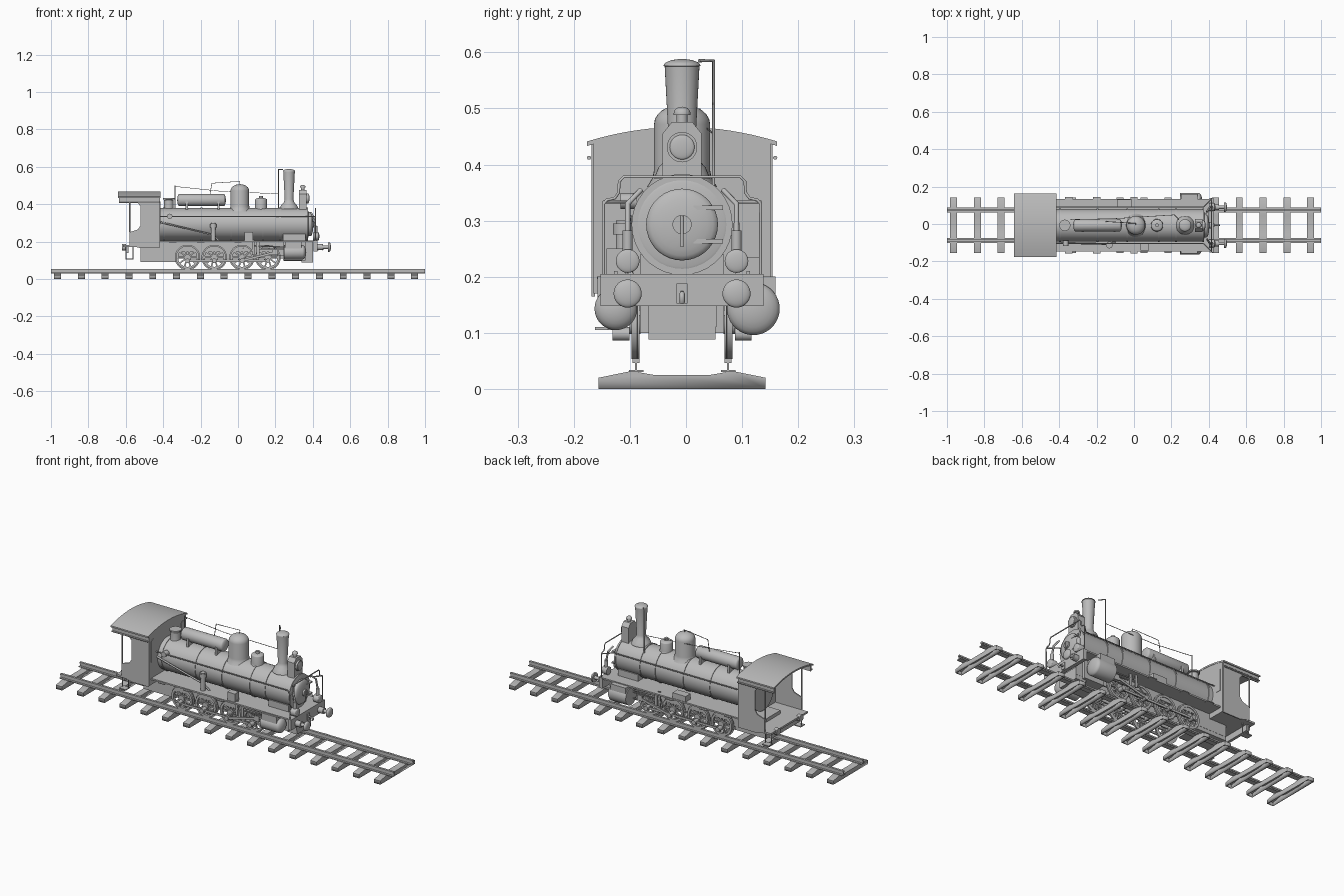
import bpy, bmesh
from math import pi, sin, cos
from mathutils import Matrix, Vector

if "Cube" in bpy.data.objects:
    bpy.data.objects.remove(bpy.data.objects["Cube"])

mat = bpy.data.materials.new("plain grey")
mat.use_nodes = True
grey = (.5, .5, .5, 1)
mat.diffuse_color = grey
mat.node_tree.nodes["Principled BSDF"].inputs["Base Color"].default_value = grey

# Shared levels and spacings
middle = -.007
gauge, axle_z = .082, .115
board, beam_z, boiler_z = .2, .17, .293
boiler_r, boiler_top = .087, .37
cab_front, cab_rear, cab_half = -.42, -.635, .158
buffer_y = .097
thin = .006
sides = (-1, 1)
turn = {"z": Matrix(), "x": Matrix.Rotation(pi / 2, 4, "Y"), "y": Matrix.Rotation(-pi / 2, 4, "X")}
parts = []


def place(name, data):
    obj = bpy.data.objects.new(name, data)
    bpy.context.collection.objects.link(obj)
    data.materials.append(mat)
    obj.location.y = middle
    return obj


def finish(name, bm):
    bmesh.ops.recalc_face_normals(bm, faces=bm.faces)
    mesh = bpy.data.meshes.new(name)
    bm.to_mesh(mesh)
    bm.free()
    parts.append(place(name, mesh))
    return parts[-1]


def box(name, x, y, z):
    """Box between limits; a single y value is a half width."""
    if not isinstance(y, tuple):
        y = (-y, y)
    bm = bmesh.new()
    bmesh.ops.create_cube(bm, size=1)
    for v in bm.verts:
        v.co = [(a + b) / 2 + c * (b - a) for (a, b), c in zip((x, y, z), v.co)]
    return finish(name, bm)


def lathe(name, profile, at, axis="z", closed=False):
    """Spin (radius, height) points round an axis through a point."""
    bm = bmesh.new()
    verts = [bm.verts.new((r, 0, h)) for r, h in profile]
    ends = verts[1:] + verts[:1] if closed else verts[1:]
    edges = [bm.edges.new(pair) for pair in zip(verts, ends)]
    bmesh.ops.spin(bm, geom=verts + edges, axis=(0, 0, 1), cent=(0, 0, 0), angle=2 * pi, steps=36)
    bmesh.ops.remove_doubles(bm, verts=bm.verts, dist=.0001)
    bm.transform(Matrix.Translation(at) @ turn[axis])
    return finish(name, bm)


def cap(r, height, depth):
    """Quarter ellipse closing a round part at the given height."""
    steps = [pi / 2 * i / 6 for i in range(7)]
    return [(r * cos(a), height - depth + depth * sin(a)) for a in steps[:-1]] + [(0, height)]


def rod(name, r, length, at, axis="z", bulge=0):
    """Cylinder with a flat start and a flat or rounded far end."""
    end = cap(r, length, bulge) if bulge else [(r, length), (0, length)]
    return lathe(name, [(0, 0), (r, 0)] + end, at, axis)


def dome(name, r, x, height, bulge):
    """Round fitting with a flared foot on the boiler top."""
    lathe(name, [(r * 1.25, 0), (r * 1.05, r / 3), (r, r * .6)] + cap(r, height, bulge), (x, 0, boiler_top - r / 5))


def prism(name, outline, axis, at, thick=thin):
    """Extrude (y, z) points along x, or (x, z) points along y, centred on a plane."""
    low = at - thick / 2
    spot = (lambda u, z: (low, u, z)) if axis == "x" else (lambda u, z: (u, low, z))
    bm = bmesh.new()
    face = bm.faces.new([bm.verts.new(spot(*p)) for p in outline])
    new = bmesh.ops.extrude_face_region(bm, geom=[face])["geom"]
    shift = Vector((thick, 0, 0) if axis == "x" else (0, thick, 0))
    bmesh.ops.translate(bm, vec=shift, verts=[v for v in new if isinstance(v, bmesh.types.BMVert)])
    return finish(name, bm)


def bar(name, start, end, y, width):
    """Flat motion rod between two (x, z) points."""
    up = Vector((0, width / 2))
    a, b = Vector(start), Vector(end)
    prism(name, [a - up, b - up, b + up, a + up], "y", y)


def pipe(name, points, r=.003):
    curve = bpy.data.curves.new(name, "CURVE")
    curve.dimensions = "3D"
    curve.bevel_depth, curve.bevel_resolution, curve.use_fill_caps = r, 1, True
    line = curve.splines.new("POLY")
    line.points.add(len(points) - 1)
    for p, co in zip(line.points, points):
        p.co = (*co, 1)
    place(name, curve)


def copy_to(obj, location, spin=0):
    twin = obj.copy()
    bpy.context.collection.objects.link(twin)
    twin.location = location
    twin.rotation_euler.z = spin


def select(objs):
    bpy.ops.object.select_all(action="DESELECT")
    for o in objs:
        o.select_set(True)
    bpy.context.view_layer.objects.active = objs[0]


def mirrored(points):
    return points + [(-y, z) for y, z in reversed(points)]


# Track: hollow sleepers and two rails
sleeper = prism("sleeper", mirrored([(-.149, 0), (-.149, .02), (-.09, .032), (-.05, .025)]), "x", 0, .037)
bm = bmesh.new()
bm.from_mesh(sleeper.data)
bmesh.ops.delete(bm, geom=[f for f in bm.faces if f.normal.z < -.9], context="FACES_ONLY")
bm.to_mesh(sleeper.data)
bm.free()
sleeper.modifiers.new("thickness", "SOLIDIFY").thickness = .004
first, pitch = -.965, .1273
sleeper.location.x = first
for i in range(1, 16):
    copy_to(sleeper, (first + i * pitch, middle, 0))
for s in sides:
    for name, width, z in (("rail_foot", .013, (.03, .034)), ("rail_web", .002, (.034, .046)), ("rail_head", thin, (.046, .054))):
        box(name, (-1, 1), (s * gauge - width, s * gauge + width), z)

# Spoked wheel, built once and copied to both sides
axles = (-.27, -.127, .021, .16)
tyre_r, rim_r = .062, .05
tyre = [(rim_r, -thin), (tyre_r + thin, -thin), (tyre_r + thin, -.003), (tyre_r, -.002), (tyre_r, .008), (rim_r, .008)]
bits = [lathe("wheel", tyre, (0, 0, 0), "y", True), rod("hub", .017, .02, (0, -.008, 0), "y")]
for k in range(5):
    spoke = box("spoke", (-rim_r, rim_r), .004, (-.004, .004))
    spoke.data.transform(Matrix.Rotation(k * pi / 5, 4, "Y"))
    bits.append(spoke)
angles = [pi * (.2 + .06 * i) for i in range(11)]
bits.append(prism("weight", [(rim_r * cos(a), rim_r * sin(a)) for a in angles], "y", 0, .01))
wheel = bits[0]
for o in bits[1:]:
    parts.remove(o)
select(bits)
bpy.ops.object.join()
for x in axles:
    rod("axle", .01, 2 * gauge, (x, -gauge, axle_z), "y")
    copy_to(wheel, (x, middle - gauge, axle_z), pi)
    if x != axles[0]:
        copy_to(wheel, (x, middle + gauge, axle_z))
wheel.location = (axles[0], middle + gauge, axle_z)

# Frame, ashpan, running board and beams
for s in sides:
    prism("frame_plate", [(-.52, .11), (.4, .11), (.4, board), (-.52, board)], "y", s * .058)
box("ashpan", (-.52, -.33), .06, (.09, board))
box("saddle", (.24, .36), .075, (.1, .24))
box("front_frame_box", (.34, .4), .06, (.088, .15))
box("running_board", (cab_front, .42), .141, (board - .003, board + .005))
box("buffer_beam", (.405, .425), .145, (.148, board + .005))
box("rear_beam", (-.6, -.585), .13, (.14, .18))

# Cylinders and motion; the left cylinder is the larger one
for s, r, y in ((-1, .038, .118), (1, .047, .127)):
    rod("cylinder", r, .12, (.245, s * y, .143), "x", .02)
    box("valve_chest", (.25, .34), tuple(sorted((s * .07, s * (y + r * .85)))), (.15, board))
    inner, outer = s * .109, s * .118
    bar("coupling_rod", (axles[0], .098), (axles[-1], .098), inner, .012)
    for x in axles:
        rod("crank_pin", .012, .03, (x, inner - .015, .098), "y")
    bar("connecting_rod", (axles[2], .098), (.2, .143), outer, .013)
    bar("eccentric_rod", (axles[2], .1), (.09, .17), outer, .008)
    bar("crosshead", (.185, .143), (.215, .143), outer, .03)
    for z in (.127, .16):
        bar("slide_bar", (.12, z), (.25, z), inner, .005)
    bar("motion_bracket", (.1, .16), (.115, .16), inner, .08)
    bar("expansion_link", (.075, .17), (.087, .17), outer, .08)
    pipe("valve_rod", [(.08, inner, .178), (.26, inner, .17)], .004)
    for x in (0, -.2, -.35):
        box("footstep", (x - .02, x + .02), tuple(sorted((s * .13, s * .152))), (board - .004, board))

# Boiler, bands and smokebox door
rod("boiler", boiler_r, .84, (-.46, 0, boiler_z), "x", .01)
rod("smokebox_door", .064, .025, (.378, 0, boiler_z), "x", .015)
rod("door_hub", .017, .012, (.4, 0, boiler_z), "x")
pipe("door_handle", [(.412, 0, boiler_z + .015), (.412, 0, boiler_z - .04)])
for x in (-.4, -.2, -.04, .128, .22, .365):
    rod("boiler_band", boiler_r + .003, .009, (x, 0, boiler_z), "x")
for z in (boiler_z - .03, boiler_z + .03):
    box("door_hinge", (.385, .4), (.02, .073), (z - .004, z + .004))

# Chimney, domes and air reservoir
flue = [(.05, 0), (.042, .02), (.028, .035), (.023, .05), (.031, .2)]
lathe("chimney", flue + cap(.033, .213, .012), (.273, 0, boiler_top + .005))
dome("steam_dome", .05, .01, .147, .035)
dome("sand_dome", .032, .123, .07, .01)
rod("sand_lid", .01, .085, (.123, 0, boiler_top - .01))
dome("safety_valve", .025, cab_front + .05, .06, .004)
rod("safety_valve_lid", .03, .007, (cab_front + .05, 0, .425))
rod("air_reservoir", .033, .13, (-.195, 0, .422), "x", .012)
reservoir_back = rod("air_reservoir_back", .033, .13, (0, 0, 0), "x", .012)
reservoir_back.rotation_euler.z = pi
reservoir_back.location = (-.195, middle, .422)
for x in (-.28, -.11):
    box("reservoir_saddle", (x, x + .012), .035, (boiler_top, .415))

# Headlight
prism("headlight_case", mirrored([(-.035, boiler_top), (-.035, .455), (-.018, .476)]), "x", .346, .042)
rod("headlight_chimney", .01, .02, (.346, 0, .473))
rod("headlight_cap", .015, .015, (.346, 0, .488), bulge=.012)
rod("headlight_rim", .027, .015, (.362, 0, .431), "x")
rod("headlight_lens", .022, .02, (.362, 0, .431), "x", .004)

# Front rail, lamps, buffers and coupling hook
bend = [(-.14, board), (-.14, .33), (-.134, .337), (-.12, .34), (-.113, .35), (-.112, .37), (-.104, .378)]
pipe("front_handrail", [(.415, y, z) for y, z in mirrored(bend)])
for s in sides:
    y = s * buffer_y
    rod("lamp", .021, .035, (.4, y, .228), "x", .005)
    rod("lamp_chimney", .009, .035, (.415, y, .247))
    pipe("lamp_pipe", [(.415, y, .28), (.405, y, .33), (.39, y * .75, .355)], .005)
    rod("buffer_housing", .016, .03, (.425, y, beam_z), "x")
    rod("buffer_stem", .009, .06, (.425, y, beam_z), "x")
    rod("buffer_head", .025, .015, (.482, y, beam_z), "x", .008)
    rod("rear_buffer", .018, .02, (-.62, y, beam_z), "x")
    rail_z = .333
    pipe("boiler_handrail", [(cab_front, y, rail_z), (.37, y, rail_z), (.415, s * .14, rail_z)])
box("hook_plate", (.425, .43), .01, (beam_z - .018, beam_z + .018))
pipe("coupling_hook", [(.425, 0, beam_z), (.452, 0, beam_z), (.456, 0, .163), (.45, 0, .154)], .005)


# Cab with open back and arched roof
def roof_z(y):
    return .467 - .9 * y * y


across = [cab_half * i / 8 for i in range(-8, 9)]
eaves = [y * 1.07 for y in across]
roof = [(y, roof_z(y)) for y in eaves] + [(y, roof_z(y) - .008) for y in reversed(eaves)]
prism("cab_roof", roof, "x", -.528, .225)
prism("cab_front", [(y, roof_z(y) - .004) for y in across] + [(cab_half, beam_z), (-cab_half, beam_z)], "x", cab_front)
head, sill, door, post = .405, .25, -.522, -.58
side = [(cab_front, .165), (cab_front, .442), (cab_rear, .442), (cab_rear, head), (door - .013, head), (door, head - .015),
        (door, sill + .035), (door - .013, sill + .015), (post, sill), (post, .18), (door, .165)]
for s in sides:
    y = s * cab_half
    prism("cab_side", side, "y", y)
    pipe("cab_post", [(post, y, sill), (post, y, head)], .004)
    pipe("roof_gutter", [(cab_rear, y * 1.05, head + .007), (cab_front, y * 1.05, head + .007)], .004)
    arch = [pi * i / 8 for i in range(9)]
    window = [(s * (.128 + .014 * cos(a)), .4 + .014 * sin(a)) for a in arch]
    prism("cab_window", window + [(s * .114, .29), (s * .142, .29)], "x", cab_front + .002)
    box("cab_step", (-.6, -.56), tuple(sorted((s * .12, s * .155))), (.105, .11))
    for x in (-.598, -.562):
        pipe("step_hanger", [(x, s * .13, .105), (x, s * .13, .18)])
box("cab_floor", (-.615, cab_front), cab_half, (.172, .182))

# Side fittings, poles and wires
pipe("feed_pipe", [(cab_front, -.093, .305), (-.13, -.1, .235), (-.1, -.09, board)], .005)
rod("feed_pump", .013, .1, (-.132, -.105, board))
rod("feed_pump_head", .018, .02, (-.132, -.105, .275))
box("reverser_box", (.035, .08), (-.135, -.1), (board, .25))
box("tool_box", (-.09, -.01), (.095, .138), (board, .235))
rod("side_valve", .014, .03, (-.365, -.11, .335), "y")
pole_x, mast_x = .216, -.337
pipe("chimney_pole", [(pole_x, .056, .36), (pole_x, .056, .585), (.24, .03, .585)])
pipe("rear_pole", [(mast_x, .03, .36), (mast_x, .03, .5)])
pipe("signal_wire", [(mast_x, .03, .495), (-.1, .036, .47), (pole_x, .056, .455)], .0015)
pipe("whistle_pipe", [(-.15, .02, .45), (-.14, .02, .512), (.01, .01, .522), (.01, 0, .5)], .002)

# Smooth the round parts, keeping edges sharp
select(parts)
bpy.ops.object.shade_smooth_by_angle(angle=pi / 5)
